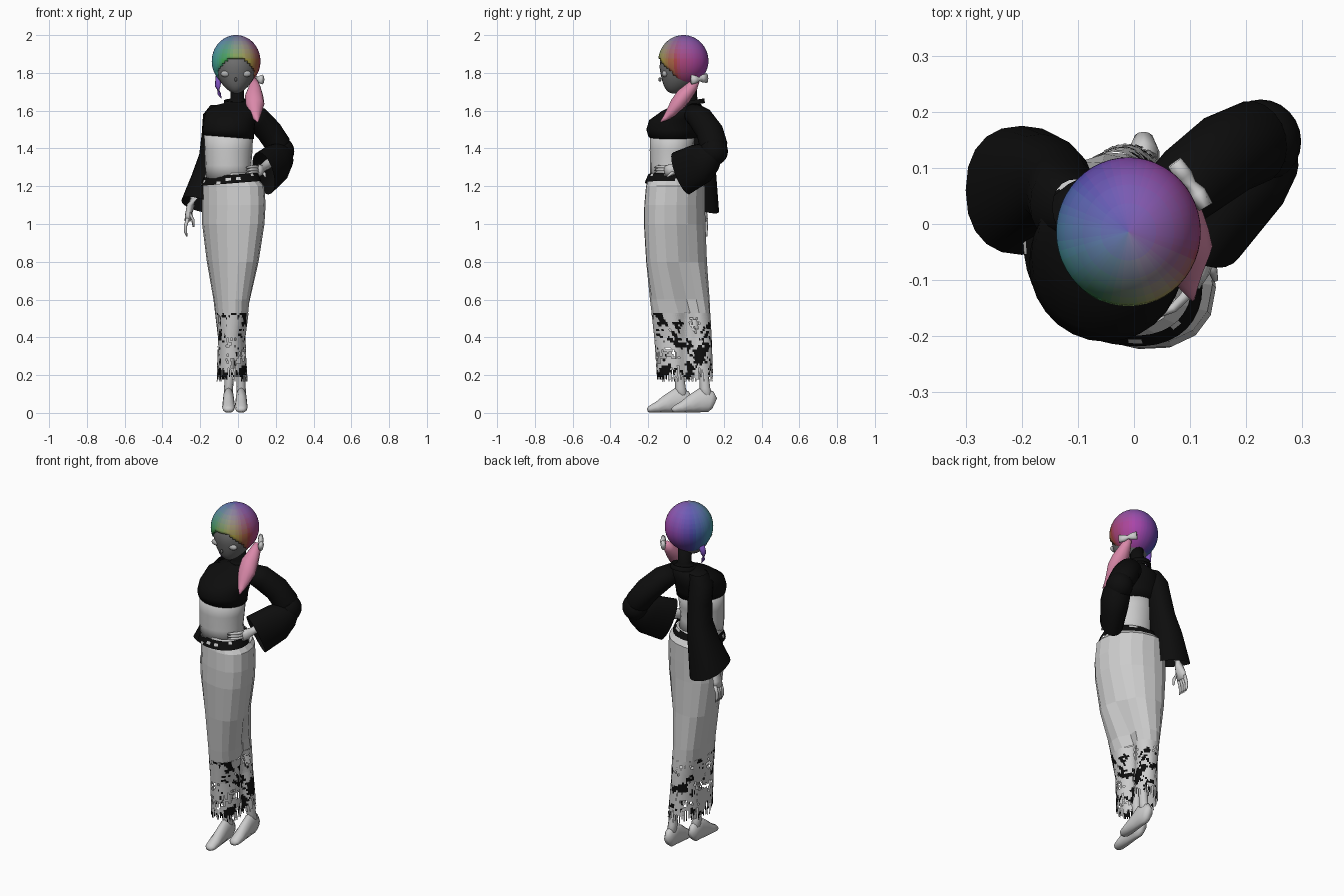
import bpy, bmesh, math, random, colorsys
from mathutils import Vector, noise

if "Cube" in bpy.data.objects:
    bpy.data.objects.remove(bpy.data.objects["Cube"])
random.seed(4)
TAU = 2 * math.pi
MATS = {}

def mat(col):
    key = tuple(round(c, 3) for c in col)
    if key not in MATS:
        MATS[key] = bpy.data.materials.new("colour")
        MATS[key].diffuse_color = (*key, 1)
    return MATS[key]

BLACK, GREY, PINK = (.004, .004, .004), (.8, .8, .8), (.7, .25, .4)

def finish(name, bm, col=None, smooth=True):
    bmesh.ops.recalc_face_normals(bm, faces=bm.faces)
    me = bpy.data.meshes.new(name)
    bm.to_mesh(me)
    bm.free()
    ob = bpy.data.objects.new(name, me)
    bpy.context.collection.objects.link(ob)
    if col:
        me.materials.append(mat(col))
    if smooth:
        me.shade_smooth()
    return ob

def loft_bm(rings, caps=True):
    bm = bmesh.new()
    vs = [[bm.verts.new(p) for p in r] for r in rings]
    n = len(vs[0])
    for a, b in zip(vs, vs[1:]):
        for i in range(n):
            j = (i + 1) % n
            bm.faces.new((a[i], a[j], b[j], b[i]))
    if caps:
        bm.faces.new(vs[0])
        bm.faces.new(vs[-1])
    return bm

def ring(x, y, z, rx, ry, sx=0, sy=0, n=20, e=2.0, skew=0):
    """Level cross-section; sx, sy slope it, e squares it off, skew leans its long axis."""
    pts = []
    for i in range(n):
        c, s = math.cos(TAU * i / n), math.sin(TAU * i / n + skew)
        dx = rx * math.copysign(abs(c) ** (2 / e), c)
        dy = ry * math.copysign(abs(s) ** (2 / e), s)
        pts.append(Vector((x + dx, y + dy, z + sx * dx + sy * dy)))
    return pts

def tube(name, path, col=None, n=12, caps=True):
    """Sweep along (x, y, z, side radius, upright radius) points."""
    P = [Vector(p[:3]) for p in path]
    rings = []
    for i, p in enumerate(path):
        t = (P[min(i + 1, len(P) - 1)] - P[max(i - 1, 0)]).normalized()
        side = t.cross(Vector((0, 0, 1)) if abs(t.z) < .95 else Vector((0, 1, 0))).normalized()
        up = side.cross(t)
        rings.append([P[i] + side * p[3] * math.cos(TAU * k / n) + up * p[4] * math.sin(TAU * k / n)
                      for k in range(n)])
    return finish(name, loft_bm(rings, caps), col)

def ball(name, c, r, col=None, shape=None, seg=24):
    bm = bmesh.new()
    bmesh.ops.create_uvsphere(bm, u_segments=seg, v_segments=seg * 2 // 3, radius=1)
    for v in bm.verts:
        if shape:
            shape(v.co)
        v.co = Vector(c) + Vector([a * b for a, b in zip(v.co, r)])
    return finish(name, bm, col)

# Skirt outline: z, centre x, centre y, half width, half depth, skew
SKIRT = [(1.27, -.047, -.08, .126, .11, -.2), (1.2, -.025, -.056, .165, .157, -.3),
         (1.1, -.022, -.06, .168, .162, -.3), (1.0, -.025, -.06, .165, .164, -.3),
         (.8, -.028, -.05, .137, .162, -.3), (.6, -.032, -.033, .098, .158, -.15),
         (.4, -.03, -.016, .076, .152, .08), (.16, -.025, -.004, .088, .148, .15)]

def skirt_ring(z, n):
    for a, b in zip(SKIRT, SKIRT[1:]):
        if b[0] <= z <= a[0]:
            t = (a[0] - z) / (a[0] - b[0])
            x, y, rx, ry, skew = [p + (q - p) * t for p, q in zip(a[1:], b[1:])]
            break
    pts = ring(x, y, z, rx, ry, n=n, e=2.2, skew=skew)
    pinch = .45 * max(0, min(1, (1.0 - z) / .5))
    for p in pts:   # fold between the legs on the right side
        if p.x > x:
            p.x = x + (p.x - x) * (1 - pinch * math.exp(-((p.y - .01) / .045) ** 2))
    return pts

finish("skirt", loft_bm([skirt_ring(z, 18) for z in (1.27, 1.2, 1.1, 1.0, .8, .6, .53)], False), smooth=False)

# Lace hem: dark patches, small holes and a ragged fringe
n, rows = 108, 30
bm = loft_bm([skirt_ring(.53 - .365 * k / rows, n) for k in range(rows + 1)], False)
length = [random.uniform(.165, .19) if i % 2 else random.uniform(.17, .25) for i in range(n)]
drop = []
for k, f in enumerate(bm.faces):
    c = f.calc_center_median()
    v = noise.noise(c * 13) + .6 * noise.noise(c * 60)
    if v > .24:
        f.material_index = 1
    if c.z < length[k % n] or (v < -.5 and c.z < .5):
        drop.append(f)
bmesh.ops.delete(bm, geom=drop, context='FACES')
hem = finish("lace_hem", bm, GREY, False)
hem.data.materials.append(mat(BLACK))

# Belt with light flecks
bm = loft_bm([ring(-.038, -.07, z, r, r - .012, sx=.08, n=40, e=2.2, skew=-.25)
              for z, r in ((1.215, .16), (1.23, .155), (1.245, .148), (1.26, .141))], False)
for f in bm.faces:
    f.material_index = int(random.random() < .08)
belt = finish("belt", bm, BLACK)
belt.data.materials.append(mat(GREY))

# Torso, cropped top and neck
finish("torso", loft_bm([ring(*r) for r in [
    (-.045, -.075, 1.24, .125, .115), (-.052, -.08, 1.31, .122, .11),
    (-.05, -.077, 1.39, .127, .115), (-.05, -.07, 1.5, .13, .12)]]))
finish("cropped_top", loft_bm([ring(*r, n=28) for r in [
    (-.05, -.07, 1.46, .134, .128, -.08), (-.05, -.07, 1.50, .137, .14),
    (-.045, -.055, 1.55, .138, .14), (-.03, -.015, 1.6, .14, .11), (-.015, .012, 1.63, .1, .07),
    (-.005, .02, 1.645, .05, .048), (-.005, .02, 1.665, .036, .04), (-.005, .015, 1.76, .035, .04)]]), BLACK)
finish("collar", loft_bm([ring(-.005, .03, z, r, r, sy=.15) for z, r in
                          ((1.63, .07), (1.655, .068), (1.655, .058), (1.63, .05))], False), BLACK)

# Bell sleeves
finish("hanging_sleeve", loft_bm([ring(*r, e=2.3) for r in [
    (-.10, .03, 1.63, .045, .05), (-.125, .035, 1.58, .06, .065), (-.13, .055, 1.48, .062, .065),
    (-.14, .07, 1.37, .065, .07), (-.165, .07, 1.26, .08, .09),
    (-.2, .06, 1.1, .1, .115, -.25, -.3)]], False), BLACK)
tube("bent_upper_sleeve", [(.05, .03, 1.595, .06, .05), (.10, .075, 1.56, .07, .065), (.165, .125, 1.49, .075, .068),
                           (.212, .145, 1.42, .075, .068), (.23, .14, 1.37, .06, .055)], BLACK, 20)
ball("elbow", (.226, .147, 1.385), (.072, .075, .075), BLACK)
tube("bent_bell_sleeve", [(.24, .16, 1.385, .055, .05), (.222, .12, 1.355, .075, .085),
                          (.2, .075, 1.32, .076, .11), (.135, -.025, 1.268, .063, .122)], BLACK, 20, False)

# Forearms and hands
tube("hanging_forearm", [(-.19, .08, 1.28, .03, .03), (-.235, .075, 1.14, .022, .022), (-.25, .075, 1.1, .02, .024),
                         (-.262, .08, 1.05, .018, .034), (-.267, .08, 1.015, .016, .032)])
for i in range(4):
    y = .056 + .017 * i
    tube("hanging_finger", [(-.265, y, 1.03, .01, .01), (-.278, y, .99, .009, .009),
                            (-.278, y, .96, .008, .008), (-.27, y + .003, .935, .004, .004)], n=8)
tube("hanging_thumb", [(-.255, .06, 1.06, .011, .011), (-.238, .05, 1.02, .009, .009), (-.235, .05, .985, .005, .005)], n=8)
tube("hip_forearm", [(.21, .1, 1.36, .03, .03), (.15, .0, 1.31, .024, .024), (.128, -.04, 1.295, .022, .02),
                     (.115, -.08, 1.285, .022, .032), (.1, -.105, 1.28, .02, .03)])
for i in range(4):
    z = 1.258 + .015 * i
    tube("hip_finger", [(.108, -.095, z, .009, .009), (.09, -.13, z, .009, .009),
                        (.07, -.15, z, .008, .008), (.045, -.163, z - .004, .004, .004)], n=8)
tube("hip_thumb", [(.125, -.06, 1.275, .011, .011), (.14, -.08, 1.265, .009, .009), (.145, -.1, 1.25, .005, .005)], n=8)

# Legs and heeled shoes
for x, y in ((-.05, 0), (.017, .13)):
    tube("leg", [(x, y - .01, .06, .026, .03), (x, y - .03, .13, .024, .028), (x * .9, y - .035, .2, .024, .026),
                 (x * .6 - .01, y * .6 - .03, .35, .024, .028), (-.03, y * .5 - .04, .55, .03, .035)])
    tube("shoe", [(x, y + .022, .05, .018, .03), (x, y, .06, .028, .057), (x, y - .05, .068, .03, .065),
                  (x, y - .1, .048, .032, .048), (x, y - .15, .03, .034, .03), (x, y - .19, .019, .03, .019),
                  (x, y - .205, .014, .016, .01)])

# Head with narrow chin, eyes and nose
def chin(co):
    t = max(0, -co.z)
    co.x *= 1 - .3 * t * t
    co.y = co.y * (1 - .15 * t) - .35 * t * t
ball("head", (-.01, -.02, 1.83), (.11, .12, .14), (.16, .16, .16), chin)
for s in (-1, 1):
    ball("eye", (-.011 + s * .055, -.112, 1.795), (.026, .016, .017), (.45, .45, .45), seg=16)
ball("nose", (-.011, -.138, 1.765), (.007, .008, .012), (.16, .16, .16), seg=12)

# Hair cap with an open face and rainbow shading around the head
def hair_shape(co):
    if co.z < 0:
        co.y *= 1 - .12 * co.z * co.z
hair = ball("hair_cap", (-.01, -.014, 1.862), (.129, .133, .138), None, hair_shape, 48)
bm = bmesh.new()
bm.from_mesh(hair.data)
gone = []
for f in bm.faces:
    c = f.calc_center_median()
    if (c.z < 1.745 and c.y < .0) or (c.z < 1.88 and c.y < -.15 + (1.88 - c.z) * .95):
        gone.append(f)
bmesh.ops.delete(bm, geom=gone, context='FACES')
STOPS, slots = (.24, .57, .76, .93, 1.24), {}
for f in bm.faces:
    c = f.calc_center_median()
    a = (math.atan2(-(c.x + .01), -(c.y + .014)) % TAU) / TAU * 4
    a = round(a * 9) / 9 % 4
    k = int(a)
    hue = STOPS[k] + (STOPS[k + 1] - STOPS[k]) * (a - k)
    top = round(max(0, min(1, (c.z - 1.87) / .13)) * 6) / 6
    rgb = colorsys.hsv_to_rgb(hue % 1, .85, .4)
    col = tuple(u + (w - u) * top * .75 for u, w in zip(rgb, (.16, .13, .48)))
    m = mat(col)
    if m.name not in slots:
        slots[m.name] = len(slots)
        hair.data.materials.append(m)
    f.material_index = slots[m.name]
bm.to_mesh(hair.data)
bm.free()
hair.data.shade_smooth()
sol = hair.modifiers.new("thickness", 'SOLIDIFY')
sol.thickness = .012

# Side ponytail, bow and loose lock
tube("ponytail", [(.085, .06, 1.765, .015, .015), (.088, .035, 1.73, .03, .03), (.085, -.01, 1.68, .048, .042),
                  (.09, -.045, 1.635, .05, .04), (.092, -.08, 1.59, .034, .028), (.098, -.11, 1.56, .018, .015),
                  (.105, -.135, 1.54, .003, .003)], PINK)
tube("bow", [(.128, .03, 1.765, .014, .026), (.113, .055, 1.765, .016, .02), (.102, .07, 1.767, .01, .01),
             (.09, .085, 1.77, .016, .02), (.072, .11, 1.772, .014, .026)], n=8)
tube("loose_lock", [(-.1, .0, 1.78, .018, .018), (-.108, -.01, 1.73, .015, .015), (-.1, -.02, 1.69, .01, .01),
                    (-.088, -.02, 1.665, .002, .002)], (.2, .08, .5), 8)

for m in bpy.data.materials:
    if m.users and not m.is_grease_pencil:
        m.use_nodes = True
        m.node_tree.nodes["Principled BSDF"].inputs["Base Color"].default_value = m.diffuse_color
